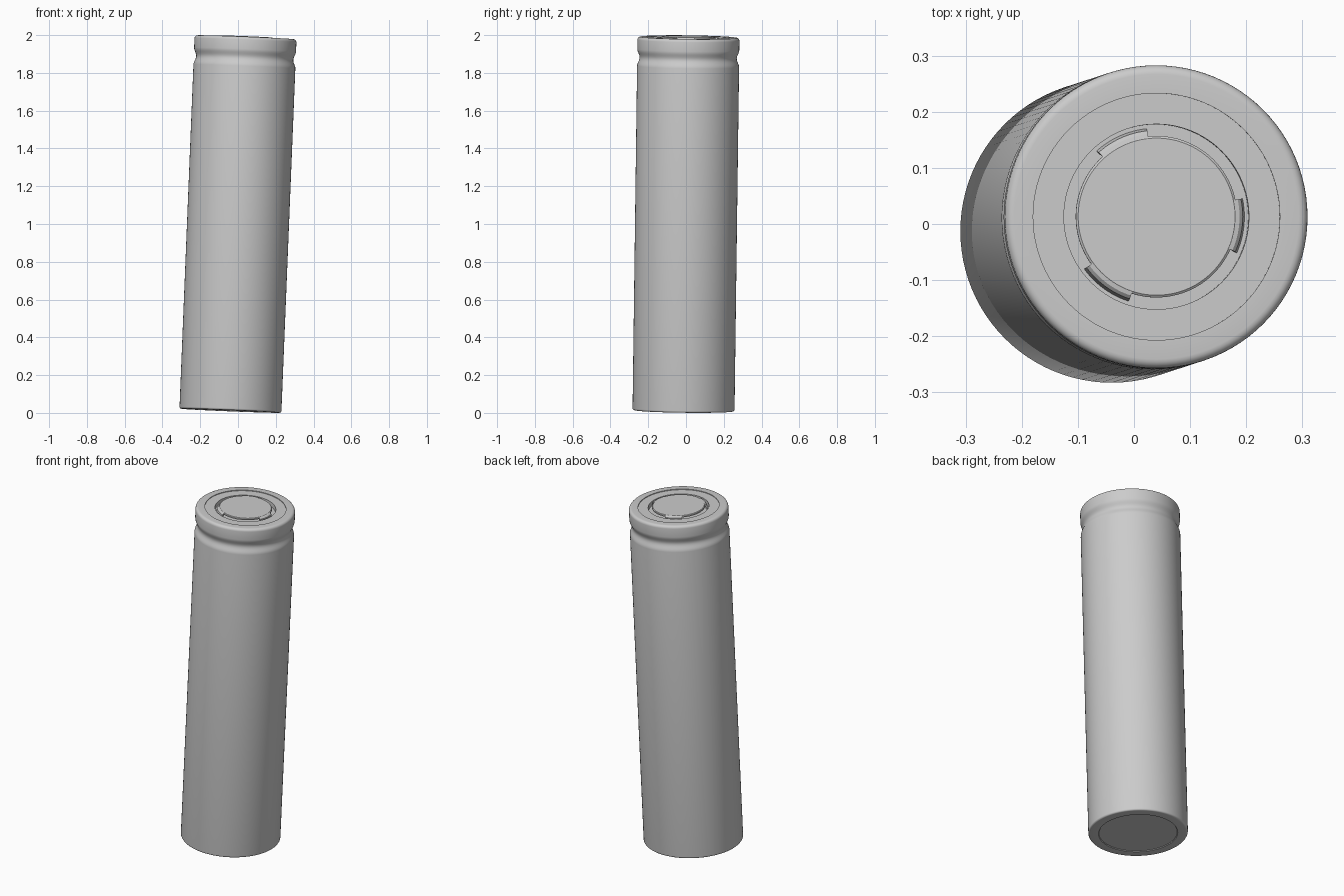
import bpy, bmesh
from math import radians, cos, sin, pi
from mathutils import Vector, Matrix

if "Cube" in bpy.data.objects:
    bpy.data.objects.remove(bpy.data.objects["Cube"])

LENGTH = 1.979   # cell length along its own axis
RADIUS = 0.27
SEGMENTS = 96

# The whole cell leans slightly towards +x and +y
axis = Vector((0.0406, 0.0132, 1)).normalized()
lean = (Matrix.Translation((0, 0, 1))
        @ Vector((0, 0, 1)).rotation_difference(axis).to_matrix().to_4x4()
        @ Matrix.Translation((0, 0, -LENGTH / 2)))

grey = bpy.data.materials.new("plain grey")
grey.use_nodes = True
grey.diffuse_color = (0.6, 0.6, 0.6, 1)
grey.node_tree.nodes["Principled BSDF"].inputs["Base Color"].default_value = (0.6, 0.6, 0.6, 1)


def lathe(name, profile, start=0, sweep=360, steps=SEGMENTS, closed=False):
    """Spin (radius, height) points about the cell axis; partial sweeps get end caps."""
    bm = bmesh.new()
    full = sweep == 360
    rings = []
    for i in range(steps if full else steps + 1):
        a = radians(start + sweep * i / steps)
        rings.append([bm.verts.new((r * cos(a), r * sin(a), z)) for r, z in profile])
    count = len(profile)
    for i in range(steps):
        a, b = rings[i], rings[(i + 1) % len(rings)]
        for j in range(count if closed else count - 1):
            k = (j + 1) % count
            bm.faces.new((a[j], b[j], b[k], a[k]))
    if not full:
        bm.faces.new(rings[0])
        bm.faces.new(rings[-1])
    bmesh.ops.remove_doubles(bm, verts=bm.verts, dist=1e-5)
    bmesh.ops.recalc_face_normals(bm, faces=bm.faces)
    mesh = bpy.data.meshes.new(name)
    bm.to_mesh(mesh)
    bm.free()
    mesh.polygons.foreach_set("use_smooth", [True] * len(mesh.polygons))
    mesh.set_sharp_from_angle(angle=radians(32))
    mesh.materials.append(grey)
    obj = bpy.data.objects.new(name, mesh)
    bpy.context.collection.objects.link(obj)
    obj.matrix_world = lean
    return obj


def corner(radius, height, size, first, last, steps=5):
    """Quarter-round profile points about a centre."""
    return [(radius + size * cos(t), height + size * sin(t))
            for t in (radians(first + (last - first) * i / steps) for i in range(steps + 1))]


TOP = LENGTH
FLOOR = TOP - 0.03

# Can: recessed base, straight wall, rolled groove, rounded lip, stepped top and well
groove_z, groove_half, groove_depth = TOP - 0.11, 0.045, 0.013
groove = []
for i in range(13):
    u = i / 6 - 1
    groove.append((RADIUS - groove_depth * (1 + cos(pi * u)) / 2, groove_z + groove_half * u))

can = [(0, 0.004), (0.212, 0.004), (0.215, 0)]
can += corner(RADIUS - 0.01, 0.01, 0.01, -90, 0)
can += groove
can += corner(RADIUS - 0.016, TOP - 0.016, 0.016, 0, 90)
can += [(0.22, TOP), (0.22, TOP - 0.004), (0.165, TOP - 0.004), (0.165, FLOOR), (0, FLOOR)]
lathe("can", can)

# Raised contact disc over the well
cap_top = TOP + 0.004
lathe("contact_disc", [(0, cap_top), (0.140, cap_top), (0.144, cap_top - 0.003),
                       (0.144, cap_top - 0.010), (0, cap_top - 0.010)])

# Three curved legs carry the disc down to the well floor
leg = [(0.138, cap_top), (0.148, cap_top - 0.002), (0.154, cap_top - 0.008),
       (0.158, FLOOR), (0.150, FLOOR), (0.146, cap_top - 0.012), (0.138, cap_top - 0.010)]
for number, angle in enumerate((-6, 114, 234), 1):
    lathe(f"contact_leg_{number}", leg, start=angle - 18, sweep=36, steps=12, closed=True)
